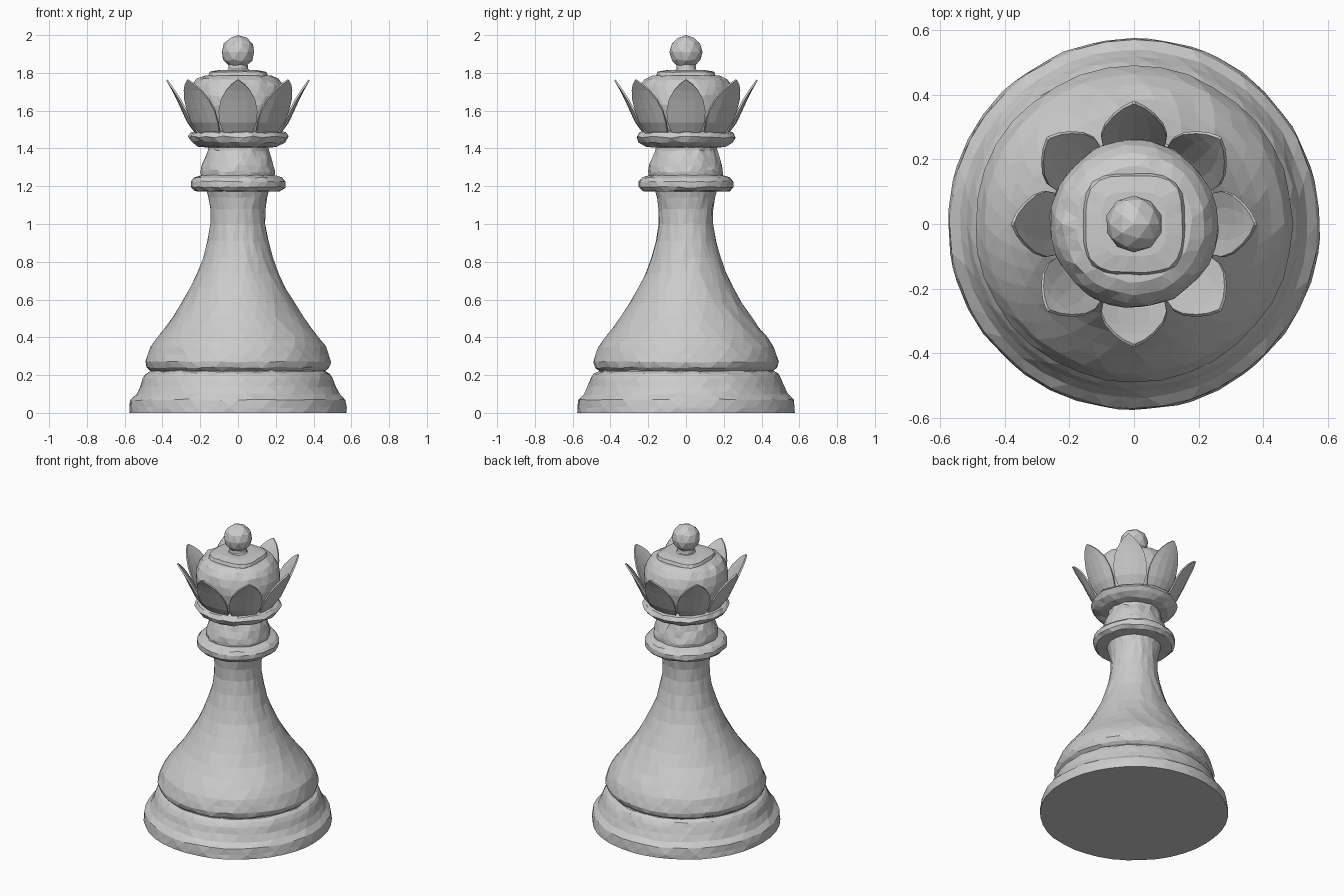
import bpy, bmesh, math, random

if "Cube" in bpy.data.objects:
    bpy.data.objects.remove(bpy.data.objects["Cube"])

random.seed(4)
TAU = 2 * math.pi


def make_object(name, bm):
    bmesh.ops.recalc_face_normals(bm, faces=bm.faces)
    mesh = bpy.data.meshes.new(name)
    bm.to_mesh(mesh)
    bm.free()
    obj = bpy.data.objects.new(name, mesh)
    bpy.context.collection.objects.link(obj)
    return obj


def lathe(name, profile, sides=40, rough=0.004, power=2.0):
    """Revolve (radius, z) points into a closed, slightly chipped solid.
    power > 2 turns the round section into a rounded square."""
    bm = bmesh.new()
    rings = []
    for i, (r, z) in enumerate(profile):
        end = i in (0, len(profile) - 1)
        ring = []
        for k in range(sides):
            a = TAU * (k + 0.5 * (i % 2)) / sides
            c, s = math.cos(a), math.sin(a)
            d = (abs(c) ** power + abs(s) ** power) ** (-1 / power)
            d *= r + random.uniform(-rough, rough * 0.5)
            h = z if end else z + random.uniform(-rough, rough)
            ring.append(bm.verts.new((c * d, s * d, h)))
        rings.append(ring)
    for i, (lo, hi) in enumerate(zip(rings, rings[1:])):
        for k in range(sides):
            n = (k + 1) % sides
            # triangles follow the half-step twist between rings
            if i % 2 == 0:
                bm.faces.new((lo[k], lo[n], hi[k]))
                bm.faces.new((lo[n], hi[n], hi[k]))
            else:
                bm.faces.new((lo[k], lo[n], hi[n]))
                bm.faces.new((lo[k], hi[n], hi[k]))
    bm.faces.new(rings[0][::-1])
    bm.faces.new(rings[-1])
    return make_object(name, bm)


# Wide foot with flat underside
lathe("foot", [(0.577, 0), (0.576, 0.03), (0.57, 0.07), (0.54, 0.10), (0.52, 0.14),
               (0.505, 0.18), (0.49, 0.205), (0.465, 0.22), (0.46, 0.235)])

# Bell-shaped body rising into the slim stem
lathe("body", [(0.46, 0.22), (0.485, 0.24), (0.493, 0.27), (0.48, 0.31), (0.465, 0.35),
               (0.43, 0.40), (0.39, 0.45), (0.345, 0.51), (0.30, 0.58), (0.255, 0.66),
               (0.215, 0.74), (0.185, 0.82), (0.16, 0.91), (0.145, 1.0), (0.145, 1.08),
               (0.155, 1.14), (0.17, 1.19)], 36)

# Lower collar, neck and upper collar
lathe("lower_collar", [(0.15, 1.172), (0.232, 1.175), (0.252, 1.195), (0.252, 1.225),
                       (0.235, 1.245), (0.19, 1.26)], 32)
lathe("neck", [(0.195, 1.24), (0.20, 1.28), (0.192, 1.31), (0.178, 1.35),
               (0.162, 1.39), (0.16, 1.43)], 28, 0.007)
lathe("upper_collar", [(0.155, 1.405), (0.21, 1.412), (0.25, 1.435), (0.267, 1.46),
                       (0.25, 1.482), (0.20, 1.495)], 32, 0.006)

# Rounded head inside the crown
lathe("head", [(0.20, 1.47), (0.225, 1.51), (0.25, 1.57), (0.262, 1.63), (0.26, 1.68),
               (0.245, 1.73), (0.22, 1.765), (0.18, 1.785)], 32, 0.005)

# Rounded-square lid and short finial stalk
lathe("lid", [(0.15, 1.765), (0.157, 1.785), (0.15, 1.805), (0.10, 1.815)], 28, 0.002, 3.6)
lathe("finial_stalk", [(0.07, 1.80), (0.055, 1.82), (0.05, 1.86)], 12, 0.002)

# Faceted ball on top
bm = bmesh.new()
bmesh.ops.create_icosphere(bm, subdivisions=2, radius=0.09)
for v in bm.verts:
    v.co *= random.uniform(0.97, 1.0) if v.co.z < 0.085 else 1
    v.co.z += 1.91
make_object("finial_ball", bm)

# Eight pointed petals: radius, height and half width from root to tip
PETAL = [(0.225, 1.485, 0.075), (0.265, 1.54, 0.097), (0.293, 1.60, 0.102),
         (0.32, 1.66, 0.09), (0.345, 1.71, 0.062), (0.363, 1.74, 0.034), (0.376, 1.762, 0.004)]
for p in range(8):
    turn = TAU * p / 8
    bm = bmesh.new()
    rows = []
    for r, z, w in PETAL:
        row = []
        for t in (-1, -0.5, 0, 0.5, 1):
            a = turn + math.asin(t * w / r)
            row.append(bm.verts.new((r * math.cos(a), r * math.sin(a), z)))
        rows.append(row)
    for lo, hi in zip(rows, rows[1:]):
        for k in range(4):
            bm.faces.new((lo[k], lo[k + 1], hi[k + 1], hi[k]))
    petal = make_object(f"crown_petal_{p + 1}", bm)
    mod = petal.modifiers.new("thickness", 'SOLIDIFY')
    mod.thickness = 0.01
    mod.offset = 0
